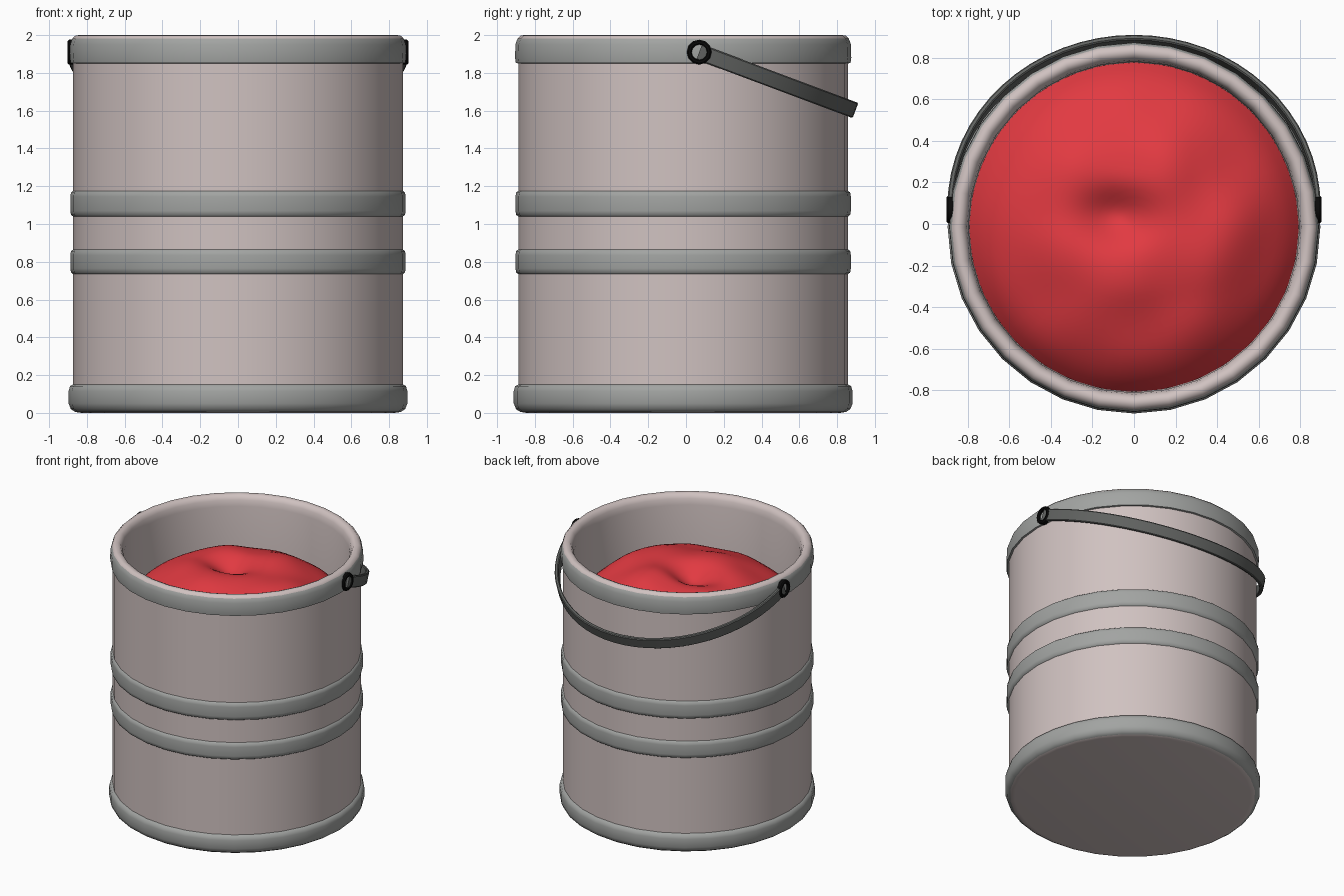
import bpy
import bmesh
from math import sin, cos, pi, radians, exp, hypot
from mathutils import Vector, noise

if "Cube" in bpy.data.objects:
    bpy.data.objects.remove(bpy.data.objects["Cube"], do_unlink=True)

CENTRE_Y = -0.015   # bucket axis
SIDES = 32


def material(name, r, g, b):
    m = bpy.data.materials.new(name)
    m.use_nodes = True
    m.diffuse_color = (r, g, b, 1)
    node = next(n for n in m.node_tree.nodes if n.type == "BSDF_PRINCIPLED")
    node.inputs["Base Color"].default_value = (r, g, b, 1)
    node.inputs["Roughness"].default_value = 0.6
    return m


shell = material("pale_pink_shell", 0.63, 0.54, 0.53)
band = material("grey_band", 0.36, 0.37, 0.36)
red = material("red_paint", 0.76, 0.042, 0.053)
steel = material("dark_handle", 0.12, 0.125, 0.12)
black = material("black_rivet", 0.003, 0.003, 0.003)


def finish(bm, name, mats, angle=40):
    bmesh.ops.recalc_face_normals(bm, faces=bm.faces)
    me = bpy.data.meshes.new(name)
    bm.to_mesh(me)
    bm.free()
    ob = bpy.data.objects.new(name, me)
    bpy.context.collection.objects.link(ob)
    for m in mats:
        me.materials.append(m)
    bpy.ops.object.select_all(action="DESELECT")
    ob.select_set(True)
    bpy.context.view_layer.objects.active = ob
    bpy.ops.object.shade_smooth_by_angle(angle=radians(angle))
    return ob


def bridge(bm, a, b, index=0):
    """Quads between two closed loops of vertices."""
    n = len(a)
    for i in range(n):
        j = (i + 1) % n
        bm.faces.new((a[i], a[j], b[j], b[i])).material_index = index


# Bucket: turned profile whose raised bands are grey
def raised_band(low, high, r):
    edge = 0.015
    return [(0.873, low, 1), (r - 0.004, low + 0.008, 1), (r, low + 2 * edge, 1),
            (r, high - 2 * edge, 1), (r - 0.004, high - 0.008, 1), (0.873, high, 0)]


profile = [(0.83, 0.0, 0), (0.862, 0.005, 1), (0.885, 0.02, 1), (0.897, 0.05, 1),
           (0.897, 0.115, 1), (0.889, 0.142, 1), (0.873, 0.15, 0)]
profile += raised_band(0.735, 0.865, 0.888)
profile += raised_band(1.04, 1.175, 0.888)
profile += [(0.873, 1.85, 1), (0.886, 1.853, 1), (0.89, 1.88, 1), (0.888, 1.95, 1),
            (0.877, 1.982, 0), (0.86, 1.998, 0), (0.84, 2.0, 0), (0.82, 1.992, 0),
            (0.805, 1.965, 0), (0.797, 1.92, 0), (0.793, 1.45, 0)]

bm = bmesh.new()
loops = []
for r, z, _ in profile:
    loops.append([bm.verts.new((r * cos(2 * pi * i / SIDES),
                                CENTRE_Y + r * sin(2 * pi * i / SIDES), z))
                  for i in range(SIDES)])
for k in range(len(loops) - 1):
    bridge(bm, loops[k], loops[k + 1], profile[k][2])
bm.faces.new(loops[0])     # underside
bm.faces.new(loops[-1])    # hidden floor beneath the paint
finish(bm, "bucket", [shell, band], 50)


# Paint: lumpy dome with a dimple near the middle
def paint_height(x, y):
    r = min(hypot(x, y) / 0.79, 1)
    z = 1.55 + 0.29 * (1 - r ** 2.6)
    z -= 0.13 * exp(-(((x + 0.07) / 0.17) ** 2 + ((y - 0.06) / 0.13) ** 2))
    z += 0.05 * noise.noise(Vector((x * 3, y * 3, 4.2))) * (1 - r ** 4)
    return z - 0.04 * r ** 16


bm = bmesh.new()
segments, rings = 64, 22
middle = bm.verts.new((0, CENTRE_Y, paint_height(0, 0)))
previous = None
for k in range(1, rings + 1):
    r = 0.792 * k / rings
    loop = []
    for i in range(segments):
        x, y = r * cos(2 * pi * i / segments), r * sin(2 * pi * i / segments)
        loop.append(bm.verts.new((x, y + CENTRE_Y, paint_height(x, y))))
    if previous:
        bridge(bm, previous, loop)
    else:
        for i in range(segments):
            bm.faces.new((middle, loop[i], loop[(i + 1) % segments]))
    previous = loop
finish(bm, "paint", [red], 60)

# Handle: flat strap swept along a tilted half ellipse
pivot = Vector((0, 0.07, 1.91))
out = Vector((0, 0.815, -0.305))             # pivot line to middle of the strap
across = Vector((1, 0, 0)).cross(out).normalized()
half_width, half_thick, chamfer = 0.043, 0.013, 0.006
corners = []
for sw, st in ((1, 1), (-1, 1), (-1, -1), (1, -1)):
    a = (sw * half_width, st * (half_thick - chamfer))
    b = (sw * (half_width - chamfer), st * half_thick)
    corners += [a, b] if sw * st > 0 else [b, a]

bm = bmesh.new()
steps = 32
sections = []
for k in range(steps + 1):
    t = pi * k / steps
    centre = pivot + Vector((0.885 * cos(t), 0, 0)) + out * sin(t)
    normal = (Vector((cos(t) / 0.885, 0, 0)) + out.normalized() * sin(t) / out.length).normalized()
    sections.append([bm.verts.new(centre + across * w + normal * d) for w, d in corners])
for a, b in zip(sections, sections[1:]):
    bridge(bm, a, b)
bm.faces.new(sections[0])
bm.faces.new(sections[-1])
finish(bm, "handle", [steel], 40)

# Rivet rings at both ends of the handle
for side, label in ((1, "left"), (-1, "right")):
    bm = bmesh.new()
    loops = []
    for r, x in ((0.066, 0.865), (0.066, 0.895), (0.058, 0.903), (0.046, 0.903),
                 (0.04, 0.895), (0.04, 0.865)):
        loops.append([bm.verts.new((side * x, pivot.y + r * cos(2 * pi * i / 12),
                                    pivot.z + r * sin(2 * pi * i / 12)))
                      for i in range(12)])
    for a, b in zip(loops, loops[1:] + loops[:1]):
        bridge(bm, a, b)
    finish(bm, label + "_rivet_ring", [black], 35)
